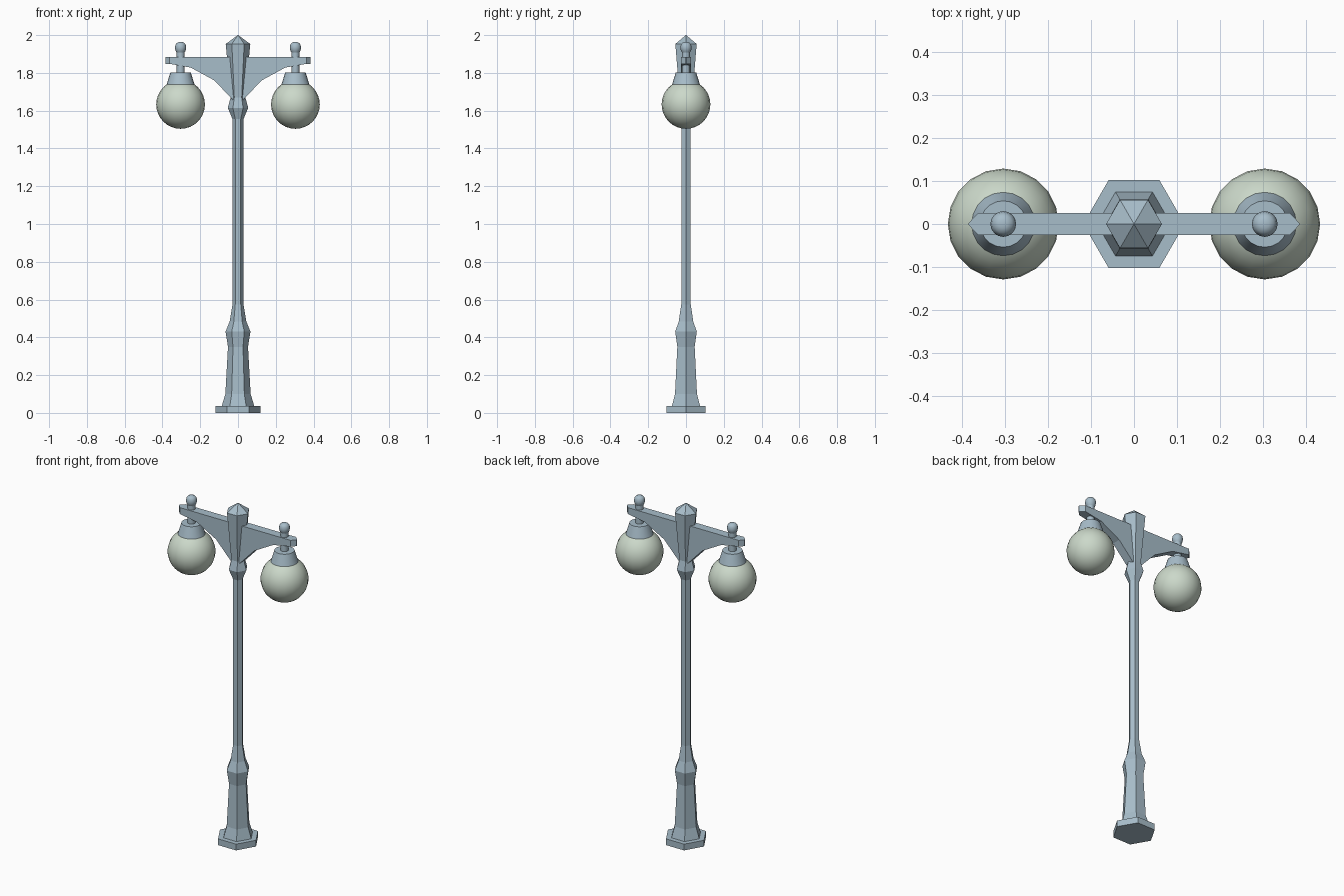
import bpy, bmesh, math

cube = bpy.data.objects.get("Cube")
if cube:
    bpy.data.objects.remove(cube, do_unlink=True)


def make_material(name, rgb):
    m = bpy.data.materials.new(name)
    m.use_nodes = True
    m.diffuse_color = (*rgb, 1)
    bsdf = m.node_tree.nodes["Principled BSDF"]
    bsdf.inputs["Base Color"].default_value = (*rgb, 1)
    bsdf.inputs["Roughness"].default_value = 0.6
    return m


metal = make_material("blue_grey_metal", (0.39, 0.51, 0.59))
glass = make_material("pale_green_glass", (0.60, 0.69, 0.59))


def finish(bm, name, mat, x=0, smooth_angle=None):
    bmesh.ops.remove_doubles(bm, verts=bm.verts, dist=1e-5)
    bmesh.ops.recalc_face_normals(bm, faces=bm.faces)
    me = bpy.data.meshes.new(name)
    bm.to_mesh(me)
    bm.free()
    ob = bpy.data.objects.new(name, me)
    ob.location.x = x
    me.materials.append(mat)
    bpy.context.collection.objects.link(ob)
    if smooth_angle:
        bpy.ops.object.select_all(action="DESELECT")
        ob.select_set(True)
        bpy.context.view_layer.objects.active = ob
        bpy.ops.object.shade_smooth_by_angle(angle=math.radians(smooth_angle))
    return ob


def loft(bm, rings):
    """Skin a list of equal-length rings of points and cap both ends."""
    loops = [[bm.verts.new(p) for p in ring] for ring in rings]
    n = len(loops[0])
    for a, b in zip(loops, loops[1:]):
        for i in range(n):
            j = (i + 1) % n
            bm.faces.new((a[i], a[j], b[j], b[i]))
    bm.faces.new(loops[0][::-1])
    bm.faces.new(loops[-1])


def turned(name, profile, sides, mat, x=0, smooth_angle=None):
    """Turn a (radius, height) profile around a vertical axis."""
    bm = bmesh.new()
    turns = [2 * math.pi * i / sides for i in range(sides)]
    loft(bm, [[(r * math.cos(t), r * math.sin(t), z) for t in turns]
              for r, z in profile])
    return finish(bm, name, mat, x, smooth_angle)


# Hexagonal foot and post with a pointed cap
turned("base_plate", [(0.118, 0), (0.118, 0.037)], 6, metal)
turned("post", [(0.086, 0.037), (0.067, 0.10), (0.053, 0.35), (0.066, 0.43),
                (0.044, 0.485), (0.029, 0.575), (0.029, 1.555),
                (0.054, 1.615), (0.039, 1.67), (0.065, 1.953),
                (0.001, 2.0)], 6, metal)

# Bracket arm stations: distance out, underside height, half thickness
ARM_TOP = 1.885
STATIONS = [(0, 1.63, 0.026), (0.035, 1.665, 0.026), (0.125, 1.76, 0.026),
            (0.25, 1.828, 0.026), (0.362, 1.848, 0.026), (0.385, 1.848, 0.002)]
LAMP_X = 0.304

for side, sign in (("left", 1), ("right", -1)):
    bm = bmesh.new()
    loft(bm, [[(sign * x, -w, z), (sign * x, w, z),
               (sign * x, w, ARM_TOP), (sign * x, -w, ARM_TOP)]
              for x, z, w in STATIONS])
    finish(bm, side + "_arm", metal)

    # Hanging rod, ball finial, shade and globe
    lx = sign * LAMP_X
    turned(side + "_lamp_rod", [(0.021, 1.78), (0.021, 1.915)], 12, metal, lx, 40)
    turned(side + "_finial", [(0.018, 1.904), (0.027, 1.918), (0.030, 1.934),
                              (0.027, 1.949), (0.021, 1.958), (0.010, 1.963)],
           16, metal, lx, 40)
    turned(side + "_shade", [(0.074, 1.738), (0.054, 1.802)], 20, metal, lx, 40)
    bm = bmesh.new()
    bmesh.ops.create_uvsphere(bm, u_segments=20, v_segments=16, radius=0.129)
    globe = finish(bm, side + "_globe", glass, lx, 40)
    globe.location.z = 1.633
